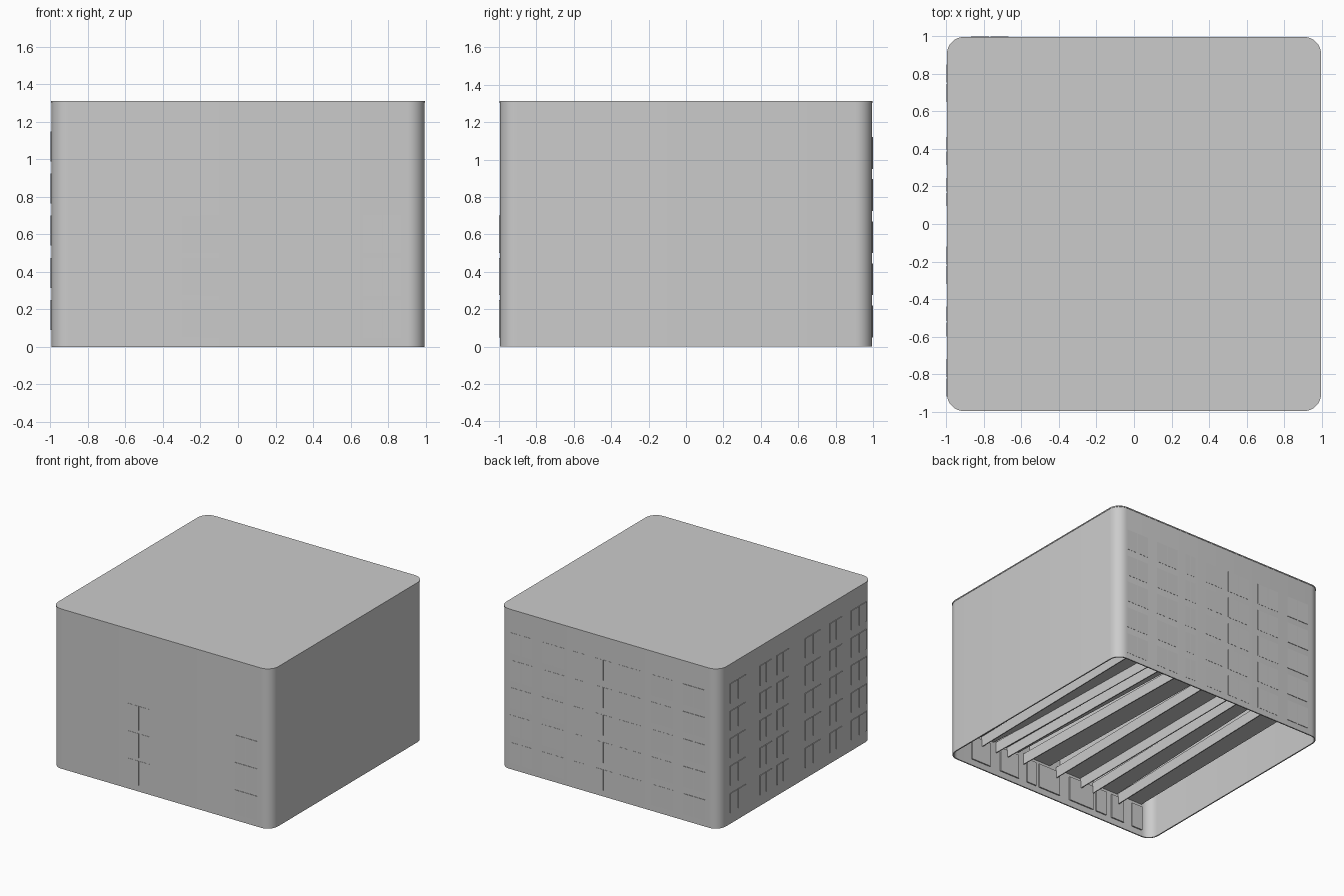
import bpy, bmesh, math

if "Cube" in bpy.data.objects:
    bpy.data.objects.remove(bpy.data.objects["Cube"])

ROWS = [0.05 + 0.225 * i for i in range(5)]
WIN_H = 0.2


def outline(half, r, seg=8):
    """Rounded square, counter-clockwise."""
    pts = []
    for k, (sx, sy) in enumerate([(1, 1), (-1, 1), (-1, -1), (1, -1)]):
        for i in range(seg + 1):
            a = math.pi / 2 * (k + i / seg)
            pts.append((sx * (half - r) + r * math.cos(a), sy * (half - r) + r * math.sin(a)))
    return pts


def finish(bm, name, smooth=False):
    bmesh.ops.recalc_face_normals(bm, faces=bm.faces)
    me = bpy.data.meshes.new(name)
    bm.to_mesh(me)
    bm.free()
    ob = bpy.data.objects.new(name, me)
    bpy.context.collection.objects.link(ob)
    if smooth:
        bpy.ops.object.select_all(action='DESELECT')
        bpy.context.view_layer.objects.active = ob
        ob.select_set(True)
        bpy.ops.object.shade_smooth_by_angle(angle=math.radians(35))
    return ob


def ring(bm, pts, z):
    return [bm.verts.new((x, y, z)) for x, y in pts]


def bridge(bm, a, b):
    for i in range(len(a)):
        j = (i + 1) % len(a)
        bm.faces.new((a[i], a[j], b[j], b[i]))


def prism(bm, front, back, y0, y1, z0, z1):
    """Box along y whose x interval may change from front to back."""
    v = [bm.verts.new((x, y, z)) for y, iv in ((y0, front), (y1, back))
         for x, z in ((iv[0], z0), (iv[1], z0), (iv[1], z1), (iv[0], z1))]
    bm.faces.new(v[:4])
    bm.faces.new(v[4:])
    bridge(bm, v[:4], v[4:])


def box(bm, x0, x1, y0, y1, z0, z1):
    prism(bm, (x0, x1), (x0, x1), y0, y1, z0, z1)


# Hollow wall shell, open at the bottom
bm = bmesh.new()
out, inn = outline(0.995, 0.09), outline(0.985, 0.08)
loops = [ring(bm, out, 0), ring(bm, out, 1.304), ring(bm, inn, 1.304), ring(bm, inn, 0)]
for i in range(4):
    bridge(bm, loops[i], loops[(i + 1) % 4])
finish(bm, "outer_walls", True)

# Roof plate, a hair wider than the walls
bm = bmesh.new()
low, high = ring(bm, outline(0.998, 0.093), 1.303), ring(bm, outline(0.998, 0.093), 1.312)
bm.faces.new(low)
bm.faces.new(high)
bridge(bm, low, high)
finish(bm, "roof", True)

# Left wall windows: two panes each, on five storeys
bm = bmesh.new()
for z in ROWS:
    for y, w in ((0.75, 0.1), (0.39, 0.075), (0.17, 0.075), (-0.22, 0.1),
                 (-0.52, 0.08), (-0.82, 0.1)):
        box(bm, -1.0, -0.99, y - w, y - 0.004, z + 0.04, z + WIN_H)
        box(bm, -1.0, -0.99, y + 0.004, y + w, z + 0.04, z + WIN_H)
finish(bm, "left_windows")

# Back wall windows, nearly flush
COLS = [(0.80, 0.1), (0.51, 0.1), (0.28, 0.05), (0.05, 0.08),
        (-0.19, 0.1), (-0.48, 0.1), (-0.77, 0.1)]
bm = bmesh.new()
for x, w in COLS:
    for z in ROWS:
        d = 0.999 if x < -0.7 else 0.9965
        box(bm, x - w, x - 0.004, 0.99, d, z, z + WIN_H - 0.03)
        box(bm, x + 0.004, x + w, 0.99, d, z, z + WIN_H - 0.03)
finish(bm, "back_windows")

# Front wall windows: nearly flush outside
bm = bmesh.new()
for x, d in ((0.77, -0.9985), (-0.2, -0.9968)):
    for z in ROWS[:3]:
        box(bm, x - 0.1, x - 0.004, d, -0.99, z, z + WIN_H)
        box(bm, x + 0.004, x + 0.1, d, -0.99, z, z + WIN_H)
# Lowest storey: window backs standing proud on the inside
for a, b in ((0.59, 0.77), (0.31, 0.49), (0.14, 0.23), (-0.09, 0.11), (-0.42, -0.19),
             (-0.55, -0.45), (-0.72, -0.6), (-0.9, -0.8)):
    box(bm, a, b, -0.987, -0.975, ROWS[0], ROWS[0] + WIN_H)
finish(bm, "front_windows")

# Window bays running through the building from front to back
BAYS = [((-0.9, -0.68), (-0.88, -0.67)), ((-0.66, -0.43), (-0.58, -0.38)),
        ((-0.3, -0.1), (-0.29, -0.09)), ((0.0, 0.2), (-0.04, 0.13)),
        ((0.31, 0.49), (0.23, 0.34)), ((0.55, 0.64), (0.41, 0.61)),
        ((0.67, 0.87), (0.7, 0.9))]
bm = bmesh.new()
for front, back in BAYS:
    for z in ROWS[1:]:
        prism(bm, front, back, -0.985, 0.985, z, z + WIN_H)
finish(bm, "through_bays")

# Thin partitions hanging in the lowest storey
bm = bmesh.new()
for a, b in ((0.84, 0.86), (0.67, 0.7), (0.53, 0.48), (0.42, 0.38), (0.26, 0.22),
             (-0.06, -0.04), (-0.3, -0.29), (-0.42, -0.38), (-0.67, -0.62)):
    prism(bm, (a - 0.004, a + 0.004), (b - 0.004, b + 0.004), -0.98, 0.98, 0.19, 0.28)
finish(bm, "partitions")
